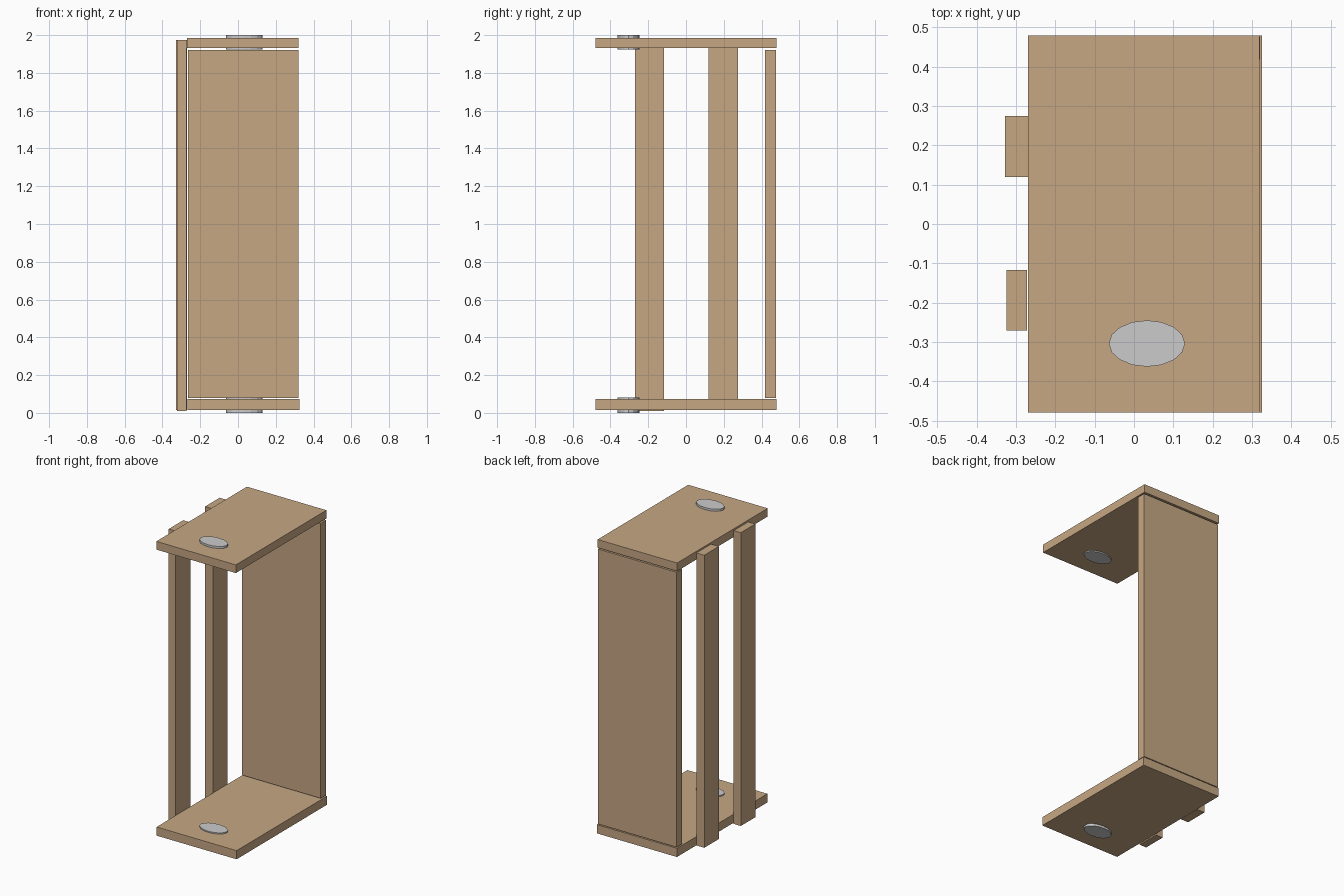
import bpy

if "Cube" in bpy.data.objects:
    bpy.data.objects.remove(bpy.data.objects["Cube"])

wood = bpy.data.materials.new("wood")
wood.diffuse_color = (0.57, 0.39, 0.23, 1)
wood.use_nodes = True
wood.node_tree.nodes["Principled BSDF"].inputs["Base Color"].default_value = wood.diffuse_color


def board(name, x, y, z):
    """Box spanning the given (min, max) ranges."""
    bpy.ops.mesh.primitive_cube_add(size=1, location=[sum(r) / 2 for r in (x, y, z)])
    ob = bpy.context.object
    ob.name = name
    ob.scale = [r[1] - r[0] for r in (x, y, z)]
    bpy.ops.object.transform_apply(location=False, rotation=False, scale=True)
    ob.data.materials.append(wood)


def disc(name, z):
    """Oval 16-sided plug passing through a panel."""
    bpy.ops.mesh.primitive_cylinder_add(vertices=16, radius=1, depth=1,
                                        location=(0.033, -0.304, sum(z) / 2))
    ob = bpy.context.object
    ob.name = name
    ob.scale = (0.097, 0.059, z[1] - z[0])
    bpy.ops.object.transform_apply(location=False, rotation=False, scale=True)


# Horizontal panels
board("bottom_panel", (-0.268, 0.325), (-0.479, 0.479), (0.015, 0.073))
board("top_panel", (-0.27, 0.319), (-0.479, 0.48), (1.931, 1.986))

# Upright back panel
board("back_panel", (-0.265, 0.32), (0.419, 0.477), (0.079, 1.921))

# Side posts
board("front_post", (-0.324, -0.272), (-0.271, -0.117), (0.01, 1.975))
board("rear_post", (-0.328, -0.27), (0.12, 0.275), (0.015, 1.975))

# Oval plugs
disc("bottom_plug", (0.0, 0.081))
disc("top_plug", (1.923, 2.0))
